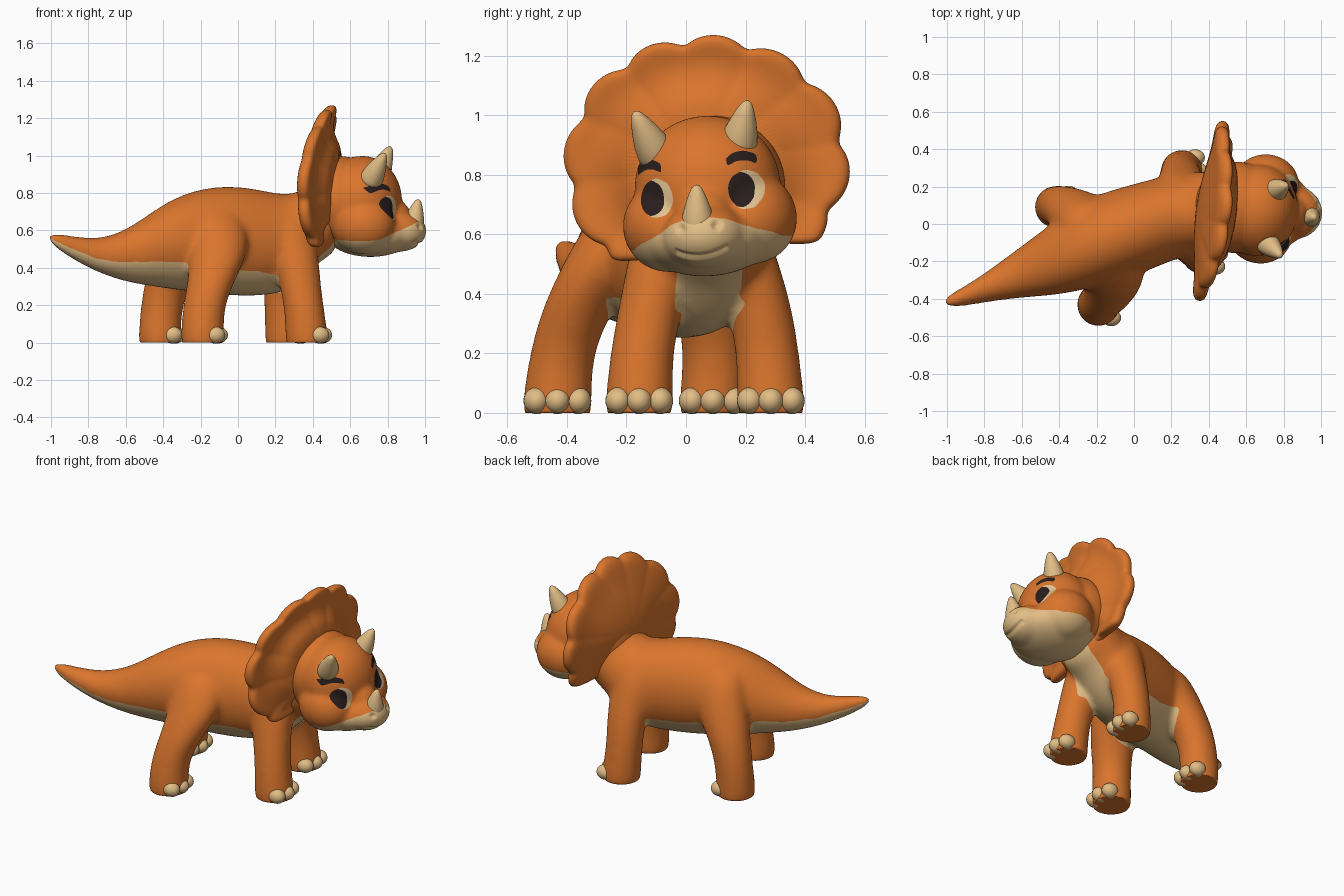
import bpy, bmesh, math
from mathutils import Vector, Matrix

if "Cube" in bpy.data.objects:
    bpy.data.objects.remove(bpy.data.objects["Cube"])


def material(name, rgb):
    mat = bpy.data.materials.new(name)
    mat.use_nodes = True
    mat.diffuse_color = (*rgb, 1)
    mat.node_tree.nodes["Principled BSDF"].inputs["Base Color"].default_value = (*rgb, 1)
    return mat


ORANGE = material("orange skin", (.7, .178, .026))
TAN = material("tan belly and horn", (.76, .51, .235))
CREAM = material("cream eye", (.76, .54, .28))
DARK = material("dark brown", (.022, .013, .012))
SKIN = [ORANGE, TAN, CREAM, DARK]


def add_object(name, bm, mats, matrix=None):
    bmesh.ops.recalc_face_normals(bm, faces=bm.faces)
    mesh = bpy.data.meshes.new(name)
    bm.to_mesh(mesh)
    bm.free()
    mesh.shade_smooth()
    for m in mats:
        mesh.materials.append(m)
    obj = bpy.data.objects.new(name, mesh)
    bpy.context.collection.objects.link(obj)
    if matrix:
        obj.matrix_world = matrix
    return obj


def ellipsoid(bm, center, radii):
    mat = Matrix.Translation(center) @ Matrix.Diagonal((*radii, 1))
    bmesh.ops.create_uvsphere(bm, u_segments=24, v_segments=16, radius=1, matrix=mat)


def skin_loops(bm, loops):
    """Join closed loops of points into a capped tube."""
    loops = [[bm.verts.new(p) for p in loop] for loop in loops]
    for a, b in zip(loops, loops[1:]):
        for i in range(len(a)):
            j = (i + 1) % len(a)
            bm.faces.new((a[i], a[j], b[j], b[i]))
    bm.faces.new(loops[0])
    bm.faces.new(loops[-1])


def loft(bm, rings, u, v, seg=24):
    """Skin a tube through rings of (center, u radius, v radius)."""
    angles = [math.tau * i / seg for i in range(seg)]
    skin_loops(bm, [[Vector(c) + u * ru * math.cos(a) + v * rv * math.sin(a) for a in angles]
                    for c, ru, rv in rings])


def fuse(obj, voxel, smooth):
    """Blend overlapping parts into one soft skin and return it as a bmesh."""
    obj.modifiers.new("round", "SUBSURF").levels = 2
    rem = obj.modifiers.new("fuse", "REMESH")
    rem.mode, rem.voxel_size = "VOXEL", voxel
    soft = obj.modifiers.new("soften", "SMOOTH")
    soft.factor, soft.iterations = .5, smooth
    graph = bpy.context.evaluated_depsgraph_get()
    mesh = bpy.data.meshes.new_from_object(obj.evaluated_get(graph))
    bpy.data.objects.remove(obj)
    bm = bmesh.new()
    bm.from_mesh(mesh)
    bpy.data.meshes.remove(mesh)
    return bm


def paint(bm, rule):
    """Colour faces by rule, then even out the colour borders."""
    for f in bm.faces:
        f.material_index = rule(f.calc_center_median())
    near = {}
    for e in bm.edges:
        if len({f.material_index for f in e.link_faces}) > 1:
            a, b = e.verts
            near.setdefault(a, []).append(b)
            near.setdefault(b, []).append(a)
    for _ in range(6):
        moved = {v: v.co * .5 + sum((n.co for n in ns), Vector()) * (.5 / len(ns))
                 for v, ns in near.items()}
        for v, co in moved.items():
            v.co = co


X, Y, Z = Vector((1, 0, 0)), Vector((0, 1, 0)), Vector((0, 0, 1))

# Body sections from tail to neck: x, middle y, half width, top, bottom
SECTIONS = [(-1.025, -.422, .032, .597, .54), (-.9, -.385, .056, .575, .45),
            (-.75, -.32, .093, .552, .372), (-.6, -.255, .14, .6, .322),
            (-.45, -.195, .19, .71, .297), (-.3, -.12, .243, .8, .277),
            (-.1, -.06, .25, .847, .251), (.1, 0, .243, .827, .245),
            (.25, .05, .228, .787, .262), (.36, .07, .208, .815, .345),
            (.45, .08, .21, .94, .45), (.55, .08, .2, .93, .48)]
# Each leg from foot to haunch: x, y, z, x radius, y radius
LEGS = {
    "rear_leg_a": [(-.19, -.432, .05, .117, .118), (-.185, -.42, .2, .112, .107),
                   (-.135, -.365, .35, .13, .122), (-.1, -.28, .5, .165, .135),
                   (-.12, -.21, .63, .165, .135), (-.14, -.12, .75, .15, .11)],
    "rear_leg_b": [(-.418, .09, .05, .115, .115), (-.41, .1, .2, .112, .107),
                   (-.365, .085, .35, .13, .12), (-.285, .045, .5, .17, .135),
                   (-.24, .015, .63, .17, .13), (-.21, -.03, .75, .15, .11)],
    "front_leg_a": [(.367, -.157, .05, .115, .115), (.352, -.15, .2, .106, .107),
                    (.325, -.12, .35, .116, .109), (.3, -.085, .5, .13, .115),
                    (.26, -.05, .63, .14, .12), (.23, -.01, .73, .12, .1)],
    "front_leg_b": [(.258, .285, .05, .115, .115), (.245, .275, .2, .106, .107),
                    (.25, .25, .35, .116, .109), (.25, .2, .5, .13, .115),
                    (.24, .15, .63, .14, .12), (.22, .1, .73, .12, .1)],
}

bm = bmesh.new()
loft(bm, [((x, y, (t + b) / 2), w, (t - b) / 2) for x, y, w, t, b in SECTIONS], Y, Z)
for leg in LEGS.values():
    x, y, z, rx, ry = leg[0]
    foot = [((x, y, h), rx * s, ry * s) for h, s in ((-.04, .95), (.005, .98))]
    loft(bm, foot + [(r[:3], r[3], r[4]) for r in leg], X, Y)
bm = fuse(add_object("body_blank", bm, []), .0115, 36)
for v in bm.verts:
    v.co.z = max(v.co.z, 0)


def belly_rule(p):
    for a, b in zip(SECTIONS, SECTIONS[1:]):
        if p.x <= b[0]:
            break
    f = min(max((p.x - a[0]) / (b[0] - a[0]), 0), 1)
    y, w, top, bottom = [m + (n - m) * f for m, n in zip(a[1:], b[1:])]
    mid, half = (top + bottom) / 2, (top - bottom) / 2
    if p.x > .36:
        return int(abs(p.y - y) < .11 and p.z > .34 and p.z < mid)
    on_trunk = ((p.y - y) / w) ** 2 + ((p.z - mid) / half) ** 2 < 1.22
    level = .53 + min(p.x + .1, 0) * .55 + max(p.x - .12, 0)
    return int((on_trunk or p.x < -.58) and p.z < mid - level * half)


paint(bm, belly_rule)
add_object("body", bm, SKIN)

# Toes
for name, leg in LEGS.items():
    bm = bmesh.new()
    x, y = leg[0][:2]
    for side in (-1, 0, 1):
        ellipsoid(bm, (x + .083 - .015 * abs(side), y + .07 * side, .041), (.053, .044, .045))
    add_object(name.replace("leg", "toes"), bm, [TAN])

# Head
TURN = Matrix.Rotation(math.radians(-7.7), 4, "Z") @ Matrix.Rotation(math.radians(5.5), 4, "X")
HEAD = Matrix.Translation((.66, .075, .74)) @ TURN
bm = bmesh.new()
ellipsoid(bm, (.005, 0, .02), (.215, .25, .24))     # skull
ellipsoid(bm, (-.12, 0, .02), (.22, .25, .24))      # nape
ellipsoid(bm, (.05, 0, -.15), (.25, .225, .132))    # jaw
ellipsoid(bm, (.2, 0, -.145), (.15, .145, .11))     # snout
ellipsoid(bm, (.15, 0, -.07), (.12, .105, .105))    # nose bridge
for s in (-1, 1):
    ellipsoid(bm, (.03, s * .142, -.1), (.175, .155, .155))    # cheek
bm = fuse(add_object("head_blank", bm, []), .0065, 60)
bm.normal_update()
for v in bm.verts:
    p = v.co
    if p.x > .15:
        # Smile and nostrils are pressed into the snout
        smile = abs(p.z + .215 - 3 * p.y ** 2) if abs(p.y) < .09 else 1
        nostril = math.hypot(abs(p.y) - .062, p.z + .115)
        depth = max(0, 1 - smile / .014) * .009 + max(0, 1 - nostril / .022) * .014
        v.co = p - v.normal * depth


def face_rule(p):
    y = abs(p.y) - .153
    if p.x > 0:
        look = p.y + .015 - math.copysign(.153, p.y)
        if (look / .043) ** 2 + ((p.z + .004) / .058) ** 2 < 1:
            return 3
        if (y / .058) ** 2 + ((p.z + .005) / .066) ** 2 < 1:
            return 2
        brow = p.y + .016 - math.copysign(.16, p.y)
        if abs(brow) < .047 and abs(p.z - .111 + 8 * brow * brow) < .016:
            return 3
    return int(p.z < -.17 + max(0, p.x - .12) * .42)


paint(bm, face_rule)
add_object("head", bm, SKIN, HEAD)

# Frill: a scalloped plate, thick around the neck, with a rounded rim
STEPS = 120
loops = []
for t, depth in ((.12, -.08), (.4, -.065), (.65, -.044), (.82, -.04), (.93, -.038), (1, -.02),
                 (1, .02), (.93, .038), (.82, .038), (.7, .052), (.58, .085), (.45, .13)):
    loop = []
    for i in range(STEPS):
        a = math.tau * i / STEPS
        lobe = abs(math.cos(6 * (a - math.radians(79)))) ** .65
        r = 1 / math.hypot(math.cos(a) / .49, math.sin(a) / .436)
        if math.sin(a) < 0:
            r = min(r, .3 / -math.sin(a))
        r *= 1 - .095 * (1 - lobe) * t ** 4
        y, z = r * t * math.cos(a), r * t * math.sin(a)
        puff = 1 - .18 * (1 - lobe) * t ** 3
        loop.append((.48 * z * z + depth * puff, y, z))
    loops.append(loop)
bm = bmesh.new()
skin_loops(bm, loops)
frill = add_object("frill", bm, [ORANGE], Matrix.Translation((.41, .07, .835)) @ TURN)
soft = frill.modifiers.new("round", "SUBSURF")
soft.levels = soft.render_levels = 2


# Horns
def horn(name, base, tip, radius):
    base, tip = Vector(base), Vector(tip)
    axis = tip - base
    u = axis.cross(Y).normalized()
    v = axis.cross(u).normalized()
    rings = [(base + axis * t, radius * k, radius * k) for t, k in
             ((-.25, 1), (0, 1), (.25, .91), (.5, .73), (.75, .51), (.93, .3), (1, .12))]
    bm = bmesh.new()
    loft(bm, rings, u, v)
    add_object(name, bm, [TAN])


horn("brow_horn_a", (.715, -.105, .88), (.785, -.172, 1.01), .062)
horn("brow_horn_b", (.755, .178, .91), (.815, .207, 1.047), .062)
horn("nose_horn", (.938, .04, .635), (.965, .035, .765), .056)
